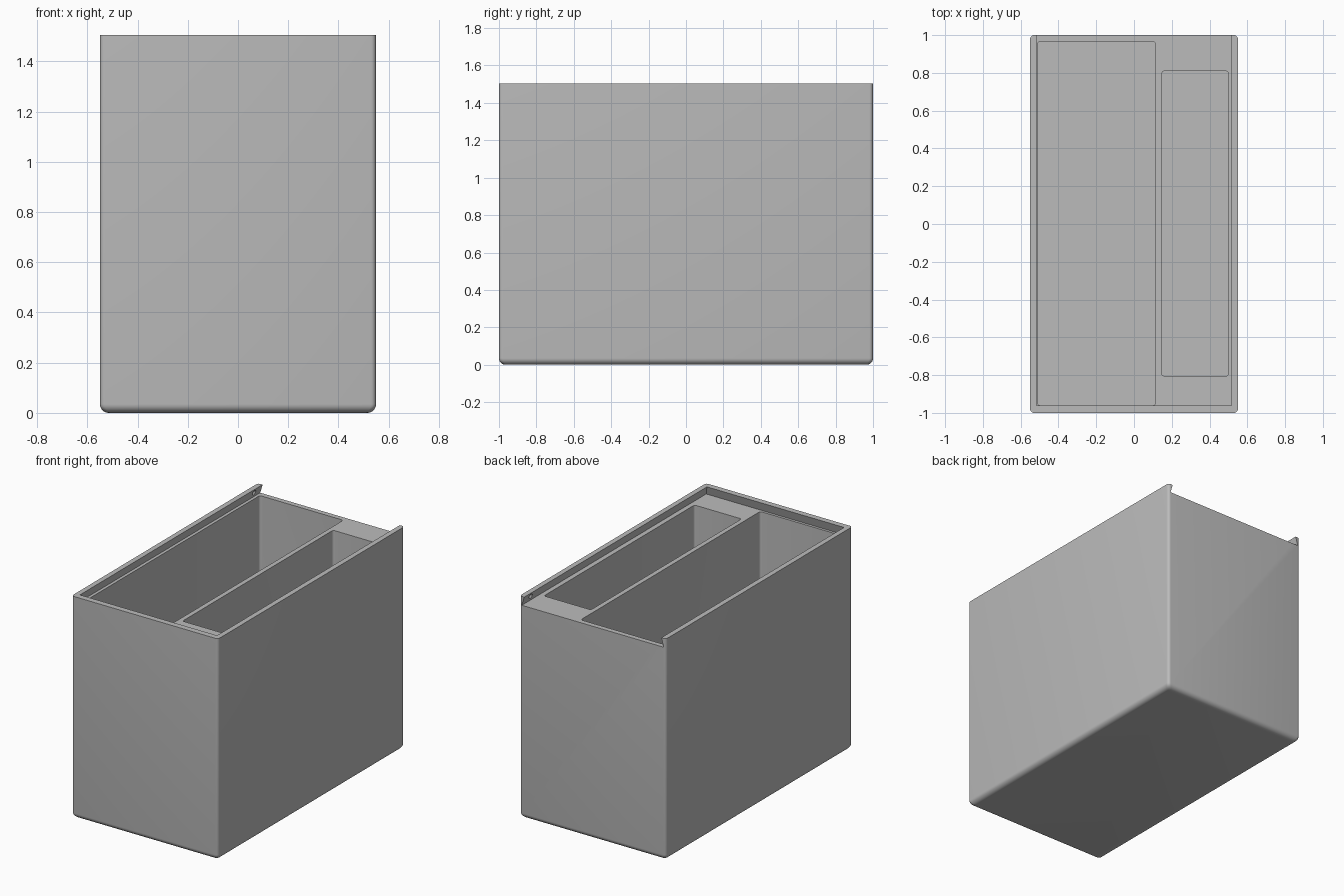
import bpy, bmesh, math
from mathutils import Matrix

cube = bpy.data.objects.get("Cube")
if cube:
    bpy.data.objects.remove(cube, do_unlink=True)

W, D, H = 0.55, 1.0, 1.505      # half width, half depth, height
SLOT_Z = 1.445                  # floor of the lid slot
FLOOR = 0.035                   # thickness under the compartments

grey = bpy.data.materials.new("plain_grey")
grey.use_nodes = True
colour = (0.5, 0.5, 0.5, 1)
grey.diffuse_color = colour
for node in grey.node_tree.nodes:
    if node.type == 'BSDF_PRINCIPLED':
        node.inputs["Base Color"].default_value = colour


def rounded_rect(x0, x1, y0, y1, r, steps=5):
    """Counter-clockwise outline with round corners."""
    corners = [(x1 - r, y1 - r), (x0 + r, y1 - r), (x0 + r, y0 + r), (x1 - r, y0 + r)]
    points = []
    for i, (cx, cy) in enumerate(corners):
        for s in range(steps + 1):
            a = math.pi / 2 * (i + s / steps)
            points.append((cx + r * math.cos(a), cy + r * math.sin(a)))
    return points


def loft(name, sections):
    """Closed solid through (outline, z) sections, listed from bottom to top."""
    bm = bmesh.new()
    rings = [[bm.verts.new((x, y, z)) for x, y in pts] for pts, z in sections]
    n = len(rings[0])
    bm.faces.new(rings[0][::-1])
    bm.faces.new(rings[-1])
    for low, high in zip(rings, rings[1:]):
        for i in range(n):
            j = (i + 1) % n
            bm.faces.new((low[i], low[j], high[j], high[i]))
    return make_object(name, bm)


def make_object(name, bm):
    mesh = bpy.data.meshes.new(name)
    bm.to_mesh(mesh)
    bm.free()
    mesh.materials.append(grey)
    obj = bpy.data.objects.new(name, mesh)
    bpy.context.collection.objects.link(obj)
    return obj


def cut(target, cutter):
    """Subtract the cutter, then discard it."""
    cutter.hide_render = True
    mod = target.modifiers.new("cut", 'BOOLEAN')
    mod.operation = 'DIFFERENCE'
    mod.solver = 'EXACT'
    mod.object = cutter
    bpy.context.view_layer.objects.active = target
    bpy.ops.object.modifier_apply(modifier=mod.name)
    bpy.data.objects.remove(cutter, do_unlink=True)


# Outer box: rounded upright corners and a rounded lower edge
BASE_R = 0.035
sections = []
for s in range(7):
    a = math.pi / 2 * s / 6
    inset = BASE_R * (1 - math.sin(a))
    outline = rounded_rect(-W + inset, W - inset, -D + inset, D - inset, 0.02)
    sections.append((outline, BASE_R * (1 - math.cos(a))))
sections.append((rounded_rect(-W, W, -D, D, 0.02), H))
box = loft("storage_box", sections)

# Deep compartments
for name, x0, x1, y0, y1 in (("large_compartment", -0.512, 0.115, -0.96, 0.965),
                             ("small_compartment", 0.147, 0.5, -0.805, 0.81)):
    outline = rounded_rect(x0, x1, y0, y1, 0.015)
    cut(box, loft(name, [(outline, FLOOR), (outline, SLOT_Z + 0.02)]))


# Dovetail slot for a sliding lid, open at the back
def slot_outline(spread):
    x, y = 0.515 + spread, -0.96 - spread
    return [(-x, y), (x, y), (x, D + 0.1), (-x, D + 0.1)]


cut(box, loft("lid_slot", [(slot_outline(0.018), SLOT_Z), (slot_outline(0), H),
                           (slot_outline(0), H + 0.05)]))

# Small catch dimples near the open end of both rails
for side in (-1, 1):
    bm = bmesh.new()
    bmesh.ops.create_uvsphere(bm, u_segments=16, v_segments=10, radius=0.019,
                              matrix=Matrix.Translation((side * 0.516, 0.92, 1.476)))
    cut(box, make_object("catch_dimple", bm))

bpy.ops.object.select_all(action='DESELECT')
box.select_set(True)
bpy.context.view_layer.objects.active = box
bpy.ops.object.shade_smooth_by_angle(angle=math.radians(30))
